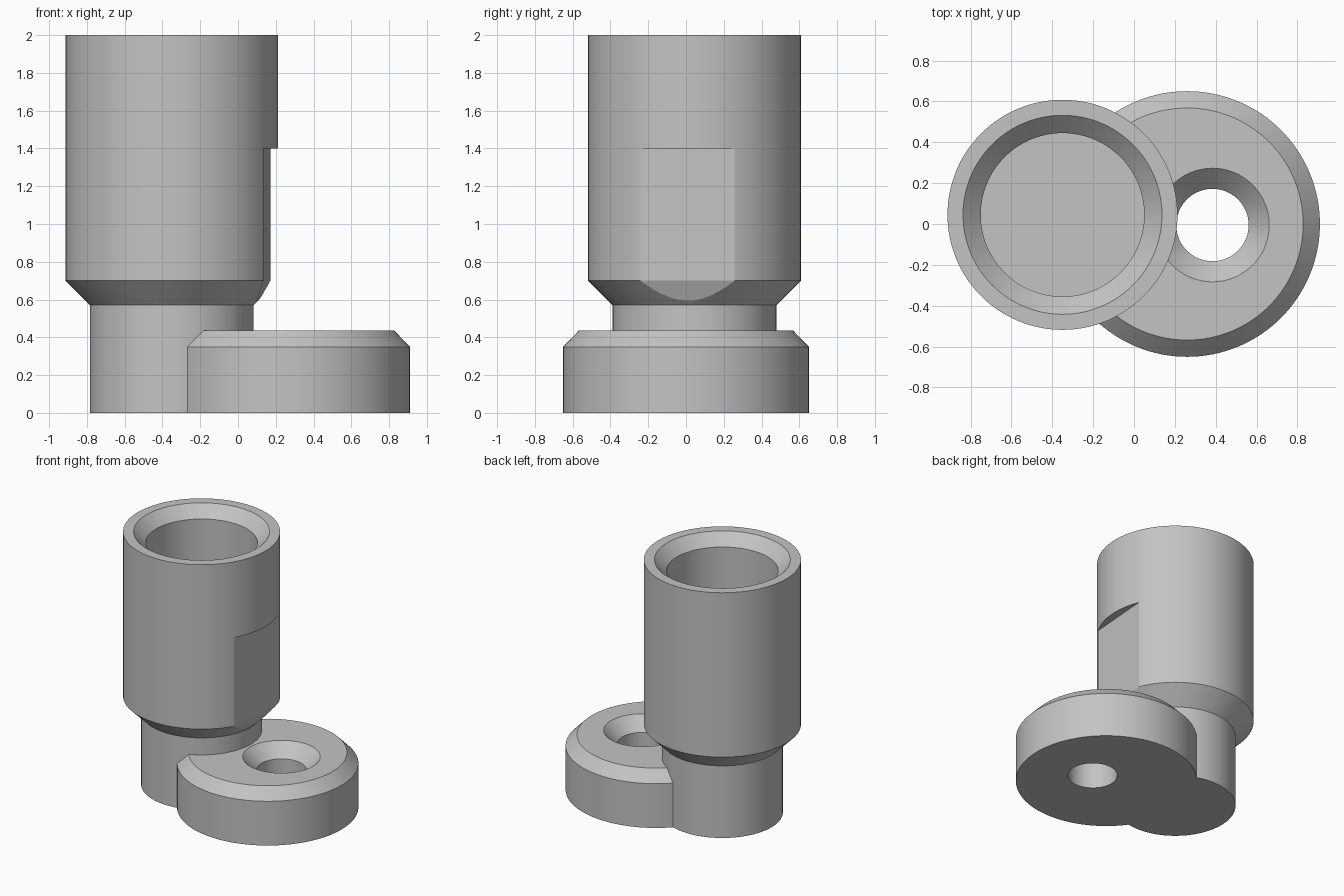
import bpy, bmesh, math
from mathutils import Matrix, Vector

if "Cube" in bpy.data.objects:
    bpy.data.objects.remove(bpy.data.objects["Cube"], do_unlink=True)

GREY = (0.55, 0.55, 0.55, 1)
steel = bpy.data.materials.new("plain grey")
steel.use_nodes = True
steel.diffuse_color = GREY
steel.node_tree.nodes["Principled BSDF"].inputs["Base Color"].default_value = GREY

POST = Vector((-0.35, 0.045, 0))
DISC = Vector((0.26, 0, 0))
HOLE = Vector((0.384, -0.005, 0))
SEGMENTS = 128


def make_object(name, bm):
    bmesh.ops.recalc_face_normals(bm, faces=bm.faces[:])
    mesh = bpy.data.meshes.new(name)
    bm.to_mesh(mesh)
    bm.free()
    mesh.materials.append(steel)
    obj = bpy.data.objects.new(name, mesh)
    bpy.context.collection.objects.link(obj)
    return obj


def turned(name, centre, profile):
    """Solid of revolution from (radius, height) pairs, capped at both ends."""
    bm = bmesh.new()
    rings = []
    for r, z in profile:
        angles = [2 * math.pi * i / SEGMENTS for i in range(SEGMENTS)]
        rings.append([bm.verts.new(centre + Vector((r * math.cos(a), r * math.sin(a), z)))
                      for a in angles])
    for low, high in zip(rings, rings[1:]):
        for i in range(SEGMENTS):
            j = (i + 1) % SEGMENTS
            bm.faces.new((low[i], low[j], high[j], high[i]))
    bm.faces.new(rings[0][::-1])
    bm.faces.new(rings[-1])
    return make_object(name, bm)


def prism(name, profile, half_width, matrix):
    """Extrude an (x, z) profile across y."""
    bm = bmesh.new()
    face = bm.faces.new([bm.verts.new((x, -half_width, z)) for x, z in profile])
    out = bmesh.ops.extrude_face_region(bm, geom=[face])["geom"]
    moved = [v for v in out if isinstance(v, bmesh.types.BMVert)]
    bmesh.ops.translate(bm, verts=moved, vec=(0, 2 * half_width, 0))
    bmesh.ops.transform(bm, matrix=matrix, verts=bm.verts[:])
    return make_object(name, bm)


def combine(target, tool, operation):
    """Apply a boolean and remove the tool object."""
    mod = target.modifiers.new(operation, 'BOOLEAN')
    mod.operation, mod.solver, mod.object = operation, 'EXACT', tool
    bpy.ops.object.select_all(action='DESELECT')
    bpy.context.view_layer.objects.active = target
    target.select_set(True)
    bpy.ops.object.modifier_apply(modifier=mod.name)
    bpy.data.objects.remove(tool, do_unlink=True)


# Stepped post with a tapered shoulder, joined to the chamfered foot disc
body = turned("post_and_foot", POST, [(0.433, 0), (0.433, 0.57), (0.563, 0.7), (0.563, 2)])
foot = turned("foot_disc", DISC, [(0.65, 0), (0.65, 0.35), (0.568, 0.435)])
combine(body, foot, 'UNION')

# Socket in the top of the post, with a chamfered mouth
socket = turned("socket_cutter", POST,
                [(0.4, 0.95), (0.4, 1.913), (0.487, 2), (0.487, 2.1)])
combine(body, socket, 'DIFFERENCE')

# Countersunk screw hole through the foot
screw_hole = turned("screw_hole_cutter", HOLE,
                    [(0.177, -0.1), (0.177, 0.335), (0.278, 0.435), (0.278, 0.5)])
combine(body, screw_hole, 'DIFFERENCE')

# Flat on the post, facing the foot, leaning inward below the shoulder
toward = DISC - POST
turn = Matrix.Translation(POST) @ Matrix.Rotation(math.atan2(toward.y, toward.x), 4, 'Z')
flat = prism("flat_cutter",
             [(0.504, 1.4), (0.504, 0.7), (0.451, 0.58), (0.7, 0.58), (0.7, 1.4)], 0.4, turn)
combine(body, flat, 'DIFFERENCE')

bpy.ops.object.shade_smooth_by_angle(angle=math.radians(20))
